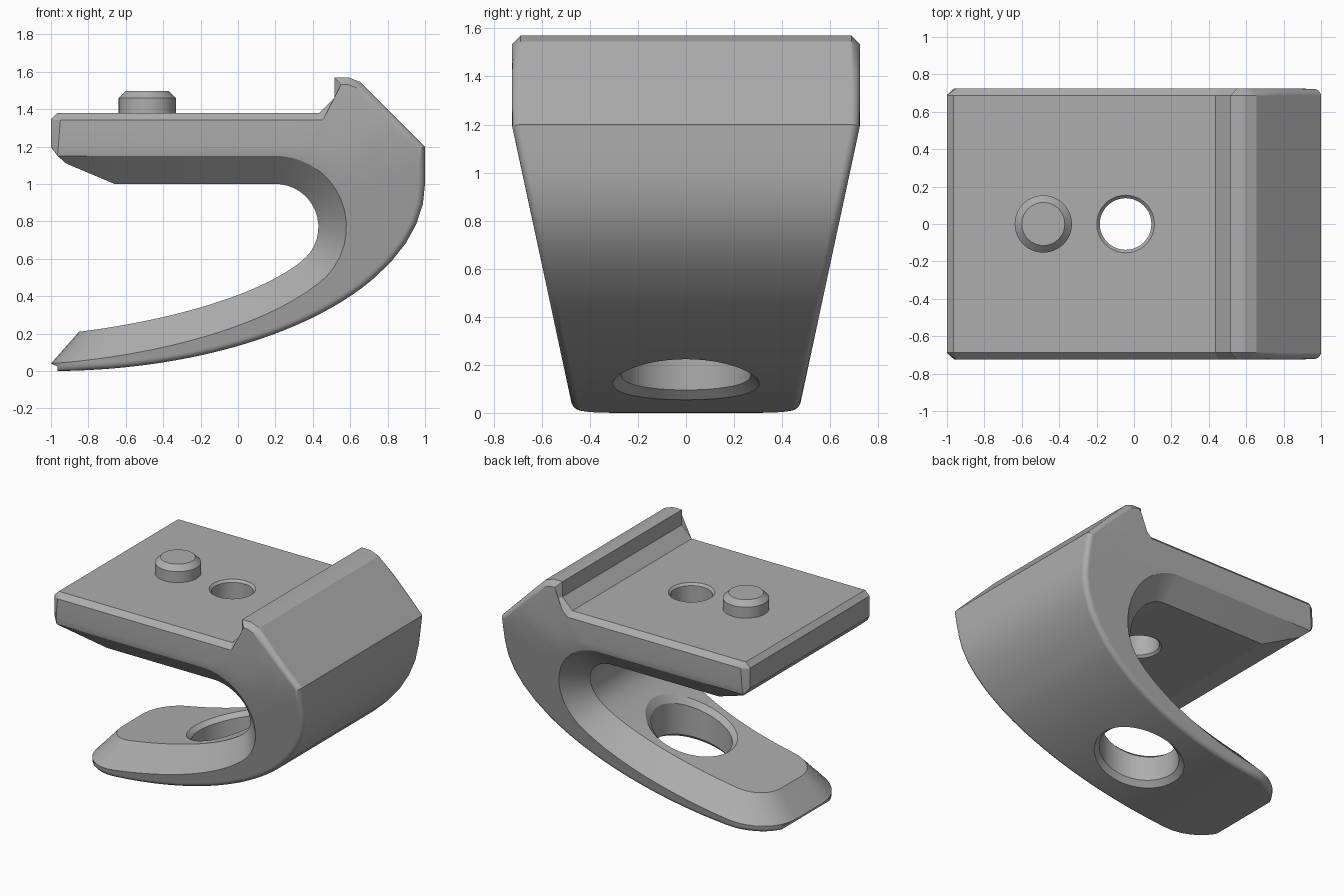
import bpy, bmesh, math
from mathutils import Vector

cube = bpy.data.objects.get("Cube")
if cube:
    bpy.data.objects.remove(cube, do_unlink=True)

grey = bpy.data.materials.new("plain_grey")
grey.use_nodes = True
grey.diffuse_color = (0.42, 0.42, 0.42, 1)
grey.node_tree.nodes["Principled BSDF"].inputs["Base Color"].default_value = grey.diffuse_color


def loft(name, rings, mirrored_caps=False):
    """Skin a list of closed rings and cap both ends."""
    bm = bmesh.new()
    loops = [[bm.verts.new(p) for p in ring] for ring in rings]
    n = len(loops[0])
    for a, b in zip(loops, loops[1:]):
        for j in range(n):
            k = (j + 1) % n
            bm.faces.new((a[j], a[k], b[k], b[j]))
    for end in (loops[0], loops[-1]):
        if mirrored_caps:
            for j in range(n // 2 - 1):
                bm.faces.new((end[j], end[j + 1], end[n - 2 - j], end[n - 1 - j]))
        else:
            bm.faces.new(end)
    bmesh.ops.recalc_face_normals(bm, faces=bm.faces[:])
    mesh = bpy.data.meshes.new(name)
    bm.to_mesh(mesh)
    bm.free()
    mesh.materials.append(grey)
    obj = bpy.data.objects.new(name, mesh)
    bpy.context.collection.objects.link(obj)
    return obj


def activate(obj):
    bpy.ops.object.select_all(action='DESELECT')
    obj.select_set(True)
    bpy.context.view_layer.objects.active = obj


def finish(obj):
    activate(obj)
    bpy.ops.object.shade_smooth_by_angle(angle=math.radians(20))
    obj.modifiers.new("even_shading", 'WEIGHTED_NORMAL').keep_sharp = True


def bezier(pts, t):
    a, b, c, d = map(Vector, pts)
    s = 1 - t
    return a * s**3 + b * 3 * s * s * t + c * 3 * s * t * t + d * t**3


def outer_arc(deg):
    """Back and sole of the body, a quarter ellipse."""
    r = math.radians(deg)
    return Vector((-1 + 2 * math.sin(r), 1 - math.cos(r)))


def taper(z):
    return 0.725 - 0.215 * max(0, 1.2 - z)


def rounded(x, start, flat, full):
    """Half width of a plan outline with rounded tip corners."""
    r = full - flat
    u = min(max(x - start, 0), r)
    return flat + math.sqrt(max(0, r * r - (r - u) ** 2))


# Stations along the C shape: outer point, side edge of the opening, inner point
def throat(deg, radius):
    r = math.radians(deg)
    return Vector((0.2 + radius * math.cos(r), 0.77 + radius * math.sin(r)))


stations = [tuple(map(Vector, s)) for s in (
    ((-1, 1.345), (-1, 1.2), (-0.995, 1.19)),
    ((-0.965, 1.38), (-0.965, 1.15), (-0.92, 1.11)),
    ((-0.66, 1.38), (-0.66, 1.15), (-0.66, 1.0)),
    ((0.2, 1.38), (0.2, 1.15), (0.2, 1.0)))]
hook = [(84, 0.36, 1.38), (77, 0.435, 1.38), (70, 0.515, 1.46), (62, 0.515, 1.57),
        (55, 0.59, 1.57), (48, 0.655, 1.545), (40, 0.77, 1.43), (32, 0.885, 1.315),
        (24, 1, 1.2), (14, 1, 1.1), (4, 1, 1.0)]
for deg, x, z in hook:
    stations.append((Vector((x, z)), throat(deg, 0.38), throat(deg, 0.23)))
for i in range(1, 6):
    deg = 4 - 49 * i / 5
    stations.append((outer_arc(90 - 31 * i / 5), throat(deg, 0.38), throat(deg, 0.23)))
SIDE = ((-1, 0.04), (-0.5, 0.075), (0.15, 0.22), (0.469, 0.501))
FLOOR = ((-0.85, 0.21), (-0.4, 0.265), (0.13, 0.40), (0.363, 0.607))
STEPS = 32
for i in range(1, STEPS + 1):
    t = (1 - i / STEPS) ** 1.5
    stations.append((outer_arc(1 + 58 * t), bezier(SIDE, t), bezier(FLOOR, t)))


def inward(i):
    """Mitred inward direction of the outer profile."""
    pts = [s[0] for s in stations]
    dirs = []
    for a, b in ((i - 1, i), (i, i + 1)):
        if a >= 0 and b < len(pts):
            d = (pts[b] - pts[a]).normalized()
            dirs.append(Vector((d.y, -d.x)))
    if len(dirs) == 1:
        return dirs[0]
    return (dirs[0] + dirs[1]) / (1 + dirs[0].dot(dirs[1]))


def section(i):
    o, m, inn = stations[i]
    first = i == 0
    b = 0.002 if first else min(0.037, 0.45 * (o - m).length)
    s = o + inward(i) * b
    crosses = s.y > 1.2 > m.y
    k = m.lerp(s, (1.2 - m.y) / (s.y - m.y) if crosses else 0.5)

    def half(p):
        full = taper(p.y)
        if first:
            return full - 0.035
        return rounded(p.x, -1, 0.15, full) if p.y < 0.3 else full

    depth = min((m - inn).length, 0.15)
    y_in = taper(m.y) - depth - (0.035 if first else 0)
    if inn.y < 0.5:
        y_in = rounded(inn.x, -0.85, 0.12, y_in)
    side = [(inn, y_in), (m, half(m)), (k, half(k)), (s, half(s))]
    # Edge blend: flat chamfer on top, round along the back and sole
    ys, yo = half(s), half(s) - b
    for j in range(1, 5):
        a = math.radians(18 * j)
        u, v = 1 - math.cos(a), math.sin(a)
        if i < 10:
            u = v = j / 5
        side.append((s.lerp(o, v), ys + (yo - ys) * u))
    side.append((o, yo))
    ring = [(p.x, y, p.y) for p, y in side]
    return ring + [(x, -y, z) for x, y, z in reversed(ring)]


body = loft("clamp_body", [section(i) for i in range(len(stations))], True)


# Holes with chamfered rims that follow the surfaces they pass through
def floor_z(x):
    pts = [bezier(FLOOR, j / 60) for j in range(61)]
    for a, b in zip(pts, pts[1:]):
        if a.x <= x <= b.x:
            return a.y + (b.y - a.y) * (x - a.x) / (b.x - a.x)
    return pts[-1].y


def sole_z(x):
    return 1 - math.sqrt(1 - ((x + 1) / 2) ** 2)


def hole(name, x0, radius, rim, low, high, bottom, top):
    def ring(r, height):
        pts = []
        for j in range(48):
            a = math.tau * j / 48
            x = x0 + r * math.cos(a)
            pts.append((x, r * math.sin(a), height(x)))
        return pts
    e = 0.02
    cutter = loft(name, [
        ring(radius + rim + e, lambda x: bottom),
        ring(radius + rim + e, lambda x: low(x) - e),
        ring(radius, lambda x: low(x) + rim),
        ring(radius, lambda x: high(x) - rim),
        ring(radius + rim + e, lambda x: high(x) + e),
        ring(radius + rim + e, lambda x: top)])
    cutter.hide_render = True
    activate(body)
    mod = body.modifiers.new(name, 'BOOLEAN')
    mod.object = cutter
    mod.operation = 'DIFFERENCE'
    mod.solver = 'EXACT'
    bpy.ops.object.modifier_apply(modifier=name)
    bpy.data.objects.remove(cutter, do_unlink=True)


hole("lower_hole", -0.045, 0.27, 0.035, sole_z, floor_z, -0.1, 0.7)
hole("upper_hole", -0.045, 0.138, 0.016, lambda x: 1.0, lambda x: 1.38, 0.9, 1.5)
finish(body)

# Locating peg
peg = loft("locating_peg", [
    [(-0.485 + r * math.cos(math.tau * j / 48), r * math.sin(math.tau * j / 48), z)
     for j in range(48)]
    for r, z in ((0.153, 1.36), (0.153, 1.46), (0.115, 1.497))])
finish(peg)
